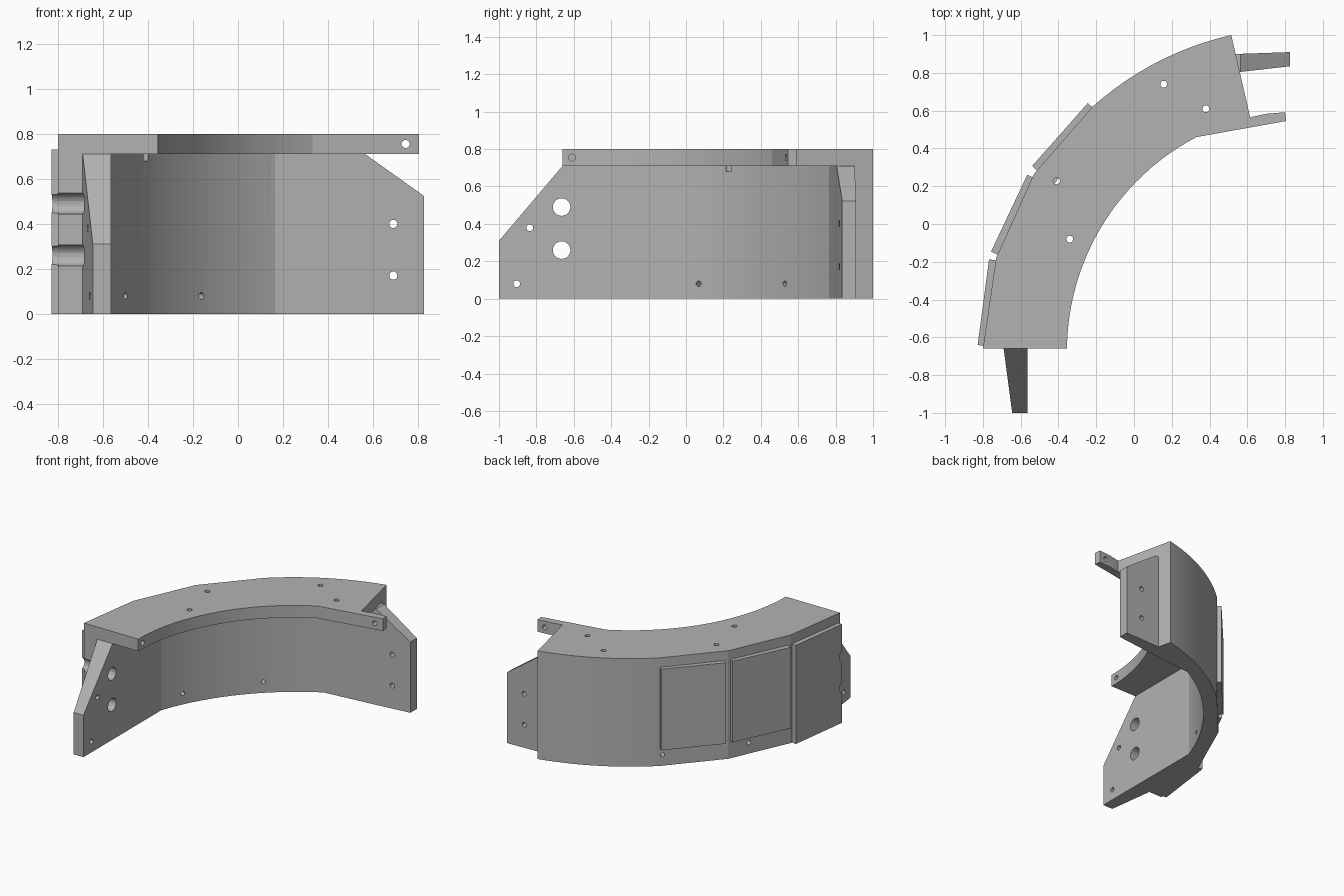
import bpy, bmesh, math
from mathutils import Vector

if "Cube" in bpy.data.objects:
    bpy.data.objects.remove(bpy.data.objects["Cube"])

grey = bpy.data.materials.new("plain_grey")
grey.diffuse_color = (0.45, 0.45, 0.45, 1)
grey.use_nodes = True
grey.node_tree.nodes["Principled BSDF"].inputs["Base Color"].default_value = grey.diffuse_color


def arc(a, m, b, n=24):
    """Points on the circle from a through m to b."""
    (ax, ay), (bx, by), (cx, cy) = a, m, b
    d = 2 * (ax * (by - cy) + bx * (cy - ay) + cx * (ay - by))
    sa, sb, sc = ax * ax + ay * ay, bx * bx + by * by, cx * cx + cy * cy
    ux = (sa * (by - cy) + sb * (cy - ay) + sc * (ay - by)) / d
    uy = (sa * (cx - bx) + sb * (ax - cx) + sc * (bx - ax)) / d
    r = math.hypot(ax - ux, ay - uy)
    t0 = math.atan2(ay - uy, ax - ux)
    t1 = math.atan2(cy - uy, cx - ux)
    sweep = (t1 - t0 + math.pi) % (2 * math.pi) - math.pi
    return [(ux + r * math.cos(t0 + sweep * i / n),
             uy + r * math.sin(t0 + sweep * i / n)) for i in range(n + 1)]


def to_object(name, bm):
    bmesh.ops.recalc_face_normals(bm, faces=bm.faces)
    mesh = bpy.data.meshes.new(name)
    bm.to_mesh(mesh)
    bm.free()
    mesh.materials.append(grey)
    ob = bpy.data.objects.new(name, mesh)
    bpy.context.collection.objects.link(ob)
    return ob


def prism(name, pts, z0, z1, slope=None):
    """Extrude a plan outline; slope = (point, normal) trims the part beyond it."""
    bm = bmesh.new()
    base = bm.faces.new([bm.verts.new((x, y, z0)) for x, y in pts])
    up = bmesh.ops.extrude_face_region(bm, geom=[base])["geom"]
    bmesh.ops.translate(bm, vec=(0, 0, z1 - z0),
                        verts=[v for v in up if isinstance(v, bmesh.types.BMVert)])
    if slope:
        bmesh.ops.bisect_plane(bm, geom=bm.verts[:] + bm.edges[:] + bm.faces[:],
                               plane_co=slope[0], plane_no=slope[1], clear_outer=True)
        bmesh.ops.holes_fill(bm, edges=[e for e in bm.edges if e.is_boundary])
    return to_object(name, bm)


def drill(bm, a, b, r):
    """Add a cylinder from a to b to the cutter mesh."""
    a, b = Vector(a), Vector(b)
    mat = (b - a).to_track_quat('Z', 'Y').to_matrix().to_4x4()
    mat.translation = (a + b) / 2
    bmesh.ops.create_cone(bm, cap_ends=True, segments=24, radius1=r, radius2=r,
                          depth=(b - a).length, matrix=mat)


# Shared plan outline: faceted then curved outer edge
H, TOP = 0.71, 0.80
outer = [(-0.80, -0.66), (-0.73, -0.18), (-0.53, 0.265)] + \
    arc((-0.22, 0.62), (0.11, 0.85), (0.515, 1.0))

# Curved wall
inner_wall = arc((0.165, 0.765), (-0.24, 0.45), (-0.565, -0.09))
wall = prism("curved_wall", outer + [(0.56, 0.805)] + inner_wall + [(-0.565, -0.66)], 0, H)

# Top flange with its side tab
inner_flange = arc((0.33, 0.46), (-0.11, 0.08), (-0.355, -0.66))
flange = prism("top_flange", outer + [(0.615, 0.565), (0.70, 0.583), (0.80, 0.592),
                                      (0.805, 0.545)] + inner_flange, H, TOP)

# End legs with sloping tops
front_leg = prism("front_leg", [(-0.69, -0.66), (-0.645, -1), (-0.565, -1), (-0.565, -0.66)],
                  0, H, ((0, -0.66, H), (0, -0.40, 0.34)))
right_leg = prism("right_leg", [(0.538, 0.90), (0.56, 0.805), (0.827, 0.835), (0.827, 0.91)],
                  0, H, ((0.565, 0, H), (0.185, 0, 0.26)))

# Outer panels
panels = []
for i, (a, b, z0) in enumerate([((-0.795, -0.645), (-0.735, -0.192), 0),
                                ((-0.727, -0.16), (-0.535, 0.247), 0.13),
                                ((-0.515, 0.285), (-0.22, 0.618), 0.13)]):
    a, b = Vector(a), Vector(b)
    d = (b - a).normalized()
    n = Vector((-d.y, d.x))
    panels.append(prism("outer_panel_%d" % (i + 1),
                        [a - n * 0.005, a + n * 0.033, b + n * 0.033, b - n * 0.005], z0, 0.73))

# Hole cutters
R = 0.018
bm = bmesh.new()
for z in (0.26, 0.49):                                  # large cross holes
    drill(bm, (-1, -0.665, z), (-0.4, -0.665, z), 0.047)
for y, z in ((-0.905, 0.08), (-0.835, 0.38)):           # front leg
    drill(bm, (-1, y, z), (-0.4, y, z), R)
for z in (0.17, 0.40):                                  # right leg
    drill(bm, (0.69, 0.7, z), (0.69, 1.0, z), R)
for x, y in ((-0.505, 0.07), (-0.165, 0.53)):           # radial wall holes
    d = Vector((x - 0.84, y + 0.6, 0)).normalized()
    p = Vector((x, y, 0.08))
    drill(bm, p - d * 0.1, p + d * 0.3, 0.015)
for x, y in ((0.157, 0.74), (0.38, 0.61), (-0.41, 0.228), (-0.34, -0.08)):  # flange
    drill(bm, (x, y, 0.68), (x, y, 0.9), R)
drill(bm, (0.745, 0.45, 0.755), (0.745, 0.7, 0.755), R)     # tab hole
drill(bm, (-0.47, -0.61, 0.755), (-0.3, -0.61, 0.755), R)   # blind flange hole
cutter = to_object("hole_cutter", bm)
cutter.hide_render = True

for ob in [wall, flange, front_leg, right_leg, panels[0]]:
    mod = ob.modifiers.new("holes", 'BOOLEAN')
    mod.operation, mod.solver, mod.object = 'DIFFERENCE', 'EXACT', cutter
    bpy.context.view_layer.objects.active = ob
    bpy.ops.object.modifier_apply(modifier=mod.name)
bpy.data.objects.remove(cutter)

# Smooth curves, sharp corners
bpy.ops.object.select_all(action='DESELECT')
for ob in [wall, flange]:
    ob.select_set(True)
bpy.context.view_layer.objects.active = wall
bpy.ops.object.shade_smooth_by_angle(angle=math.radians(15))
